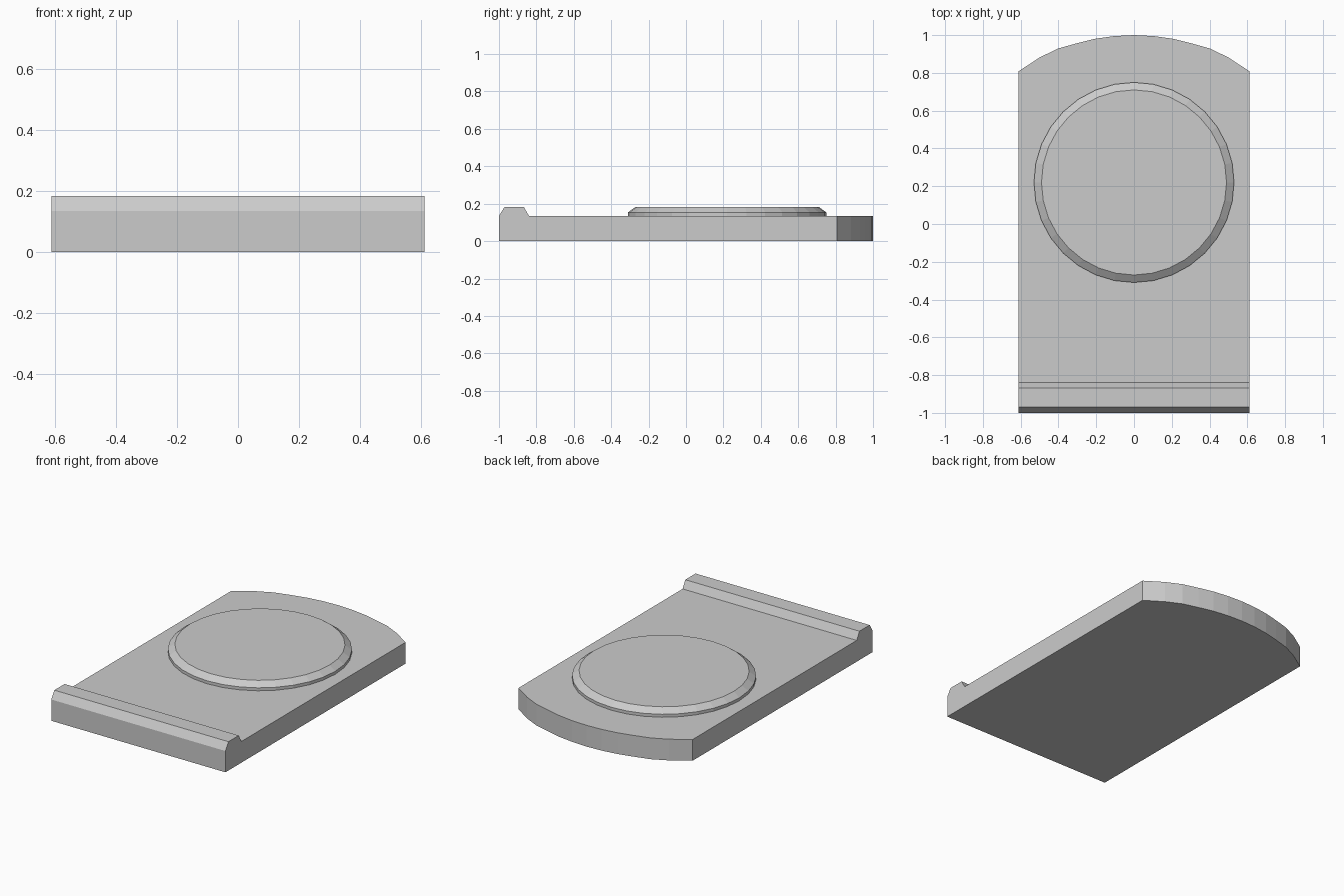
import bpy, bmesh, math

if "Cube" in bpy.data.objects:
    bpy.data.objects.remove(bpy.data.objects["Cube"])

HALF_W, TOP, RIDGE_TOP = 0.612, 0.135, 0.183


def finish(bm, name):
    """Clean up flat areas, fix normals and make an object."""
    bmesh.ops.recalc_face_normals(bm, faces=bm.faces)
    bmesh.ops.dissolve_limit(bm, angle_limit=math.radians(0.5),
                             verts=bm.verts, edges=bm.edges)
    mesh = bpy.data.meshes.new(name)
    bm.to_mesh(mesh)
    bm.free()
    obj = bpy.data.objects.new(name, mesh)
    bpy.context.collection.objects.link(obj)
    return obj


def loft(bm, rings, closed=False):
    """Skin matching rings of points and cap both ends."""
    loops = [[bm.verts.new(p) for p in ring] for ring in rings]
    n = len(loops[0])
    for a, b in zip(loops, loops[1:]):
        for i in range(n):
            j = (i + 1) % n
            bm.faces.new((a[i], a[j], b[j], b[i]))
    bm.faces.new(loops[0])
    bm.faces.new(loops[-1])


# Base plate: side profile with front ridge, swept in x to a curved back edge
half_arc = [(0.0, 1.0), (0.103, 0.995), (0.204, 0.981), (0.302, 0.957),
            (0.402, 0.929), (0.499, 0.882), (HALF_W, 0.808)]
arc = [(-x, y) for x, y in reversed(half_arc[1:])] + half_arc
ridge = [(-1, 0), (-1, TOP), (-0.97, RIDGE_TOP), (-0.867, RIDGE_TOP), (-0.84, TOP)]
bm = bmesh.new()
loft(bm, [[(x, y, z) for y, z in ridge + [(back, TOP), (back, 0)]]
          for x, back in arc])
finish(bm, "base_plate")

# Raised round pad with a chamfered rim
SIDES, CENTRE_Y = 32, 0.22
pad_profile = [(0.53, TOP - 0.005), (0.53, 0.154), (0.49, RIDGE_TOP)]
bm = bmesh.new()
loft(bm, [[(r * math.cos(2 * math.pi * i / SIDES),
            CENTRE_Y + r * math.sin(2 * math.pi * i / SIDES), z)
           for i in range(SIDES)] for r, z in pad_profile])
finish(bm, "round_pad")
